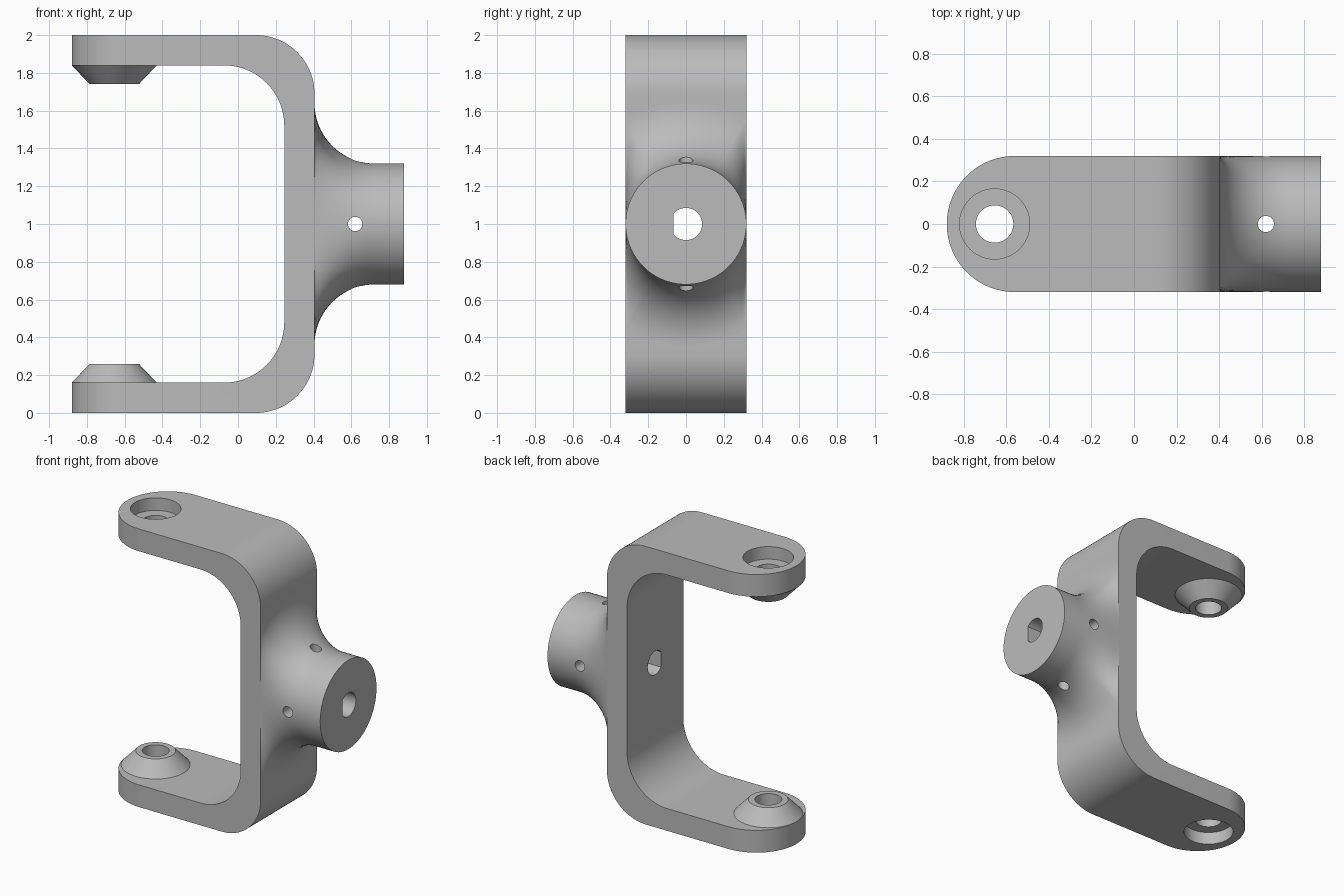
import bpy, bmesh
from math import sin, cos, tan, pi, radians, acos

cube = bpy.data.objects.get("Cube")
if cube:
    bpy.data.objects.remove(cube, do_unlink=True)

metal = bpy.data.materials.new("plain grey")
metal.use_nodes = True
GREY = (0.5, 0.5, 0.5, 1)
metal.diffuse_color = GREY
metal.node_tree.nodes["Principled BSDF"].inputs["Base Color"].default_value = GREY

HALF = 0.32      # half width of the strap and radius of the hub
THICK = 0.16     # strap thickness
WALL = 0.405     # outer face of the upright
TIP = -0.88      # rounded end of the arms
PIVOT = -0.655   # axis of the arm holes


def loft(name, sections, closed=False, caps=True):
    """Skin a row of closed sections of equal point count."""
    bm = bmesh.new()
    rows = [[bm.verts.new(p) for p in s] for s in sections]
    pairs = list(zip(rows, rows[1:]))
    if closed:
        pairs.append((rows[-1], rows[0]))
    for a, b in pairs:
        for i in range(len(a)):
            j = (i + 1) % len(a)
            bm.faces.new((a[i], a[j], b[j], b[i]))
    if caps and not closed:
        bm.faces.new(rows[0])
        bm.faces.new(rows[-1])
    bmesh.ops.remove_doubles(bm, verts=bm.verts, dist=1e-5)
    bmesh.ops.recalc_face_normals(bm, faces=bm.faces)
    mesh = bpy.data.meshes.new(name)
    bm.to_mesh(mesh)
    bm.free()
    mesh.materials.append(metal)
    obj = bpy.data.objects.new(name, mesh)
    bpy.context.collection.objects.link(obj)
    return obj


def rod(axis, r, lo, hi, centre, flat=None):
    """Cutter along an axis, optionally with one flat side at -flat."""
    end = acos(-flat / r) if flat else pi
    n = 48
    angles = [-end + 2 * end * i / n for i in range(n + 1 if flat else n)]
    place = {"x": lambda t, u, v: (t, u, v), "y": lambda t, u, v: (u, t, v),
             "z": lambda t, u, v: (u, v, t)}[axis]
    obj = loft("cutter", [[place(t, centre[0] + r * cos(a), centre[1] + r * sin(a))
                           for a in angles] for t in (lo, hi)])
    obj.hide_render = True
    return obj


def select(obj):
    bpy.ops.object.select_all(action="DESELECT")
    obj.select_set(True)
    bpy.context.view_layer.objects.active = obj


def cut(obj, cutters):
    select(obj)
    for c in cutters:
        mod = obj.modifiers.new("hole", "BOOLEAN")
        mod.operation = "DIFFERENCE"
        mod.solver = "EXACT"
        mod.object = c
        bpy.ops.object.modifier_apply(modifier=mod.name)
        bpy.data.objects.remove(c, do_unlink=True)


def smooth(obj):
    select(obj)
    bpy.ops.object.shade_smooth_by_angle(angle=radians(28))


# C-shaped strap: pairs of outer and inner points with a half width
path = []
for i in range(25):
    a = pi / 2 * i / 24
    x = TIP + HALF * (1 - cos(a))
    path.append(((x, 0), (x, THICK), HALF * sin(a)))
R_OUT, R_IN = 0.31, 0.32
for i in range(25):
    a = pi / 2 * i / 24
    path.append(((WALL - R_OUT + R_OUT * sin(a), R_OUT - R_OUT * cos(a)),
                 (WALL - THICK - R_IN + R_IN * sin(a), THICK + R_IN - R_IN * cos(a)),
                 HALF))
path += [((xo, 2 - zo), (xi, 2 - zi), w) for (xo, zo), (xi, zi), w in reversed(path)]
strap = loft("yoke_strap", [[(o[0], -w, o[1]), (o[0], w, o[1]),
                             (i[0], w, i[1]), (i[0], -w, i[1])] for o, i, w in path],
             caps=False)
cut(strap, [rod("z", 0.088, -0.1, 2.1, (PIVOT, 0)),
            rod("z", 0.165, -0.1, 0.09, (PIVOT, 0)),
            rod("z", 0.165, 1.91, 2.1, (PIVOT, 0)),
            rod("x", 0.085, 0.1, 0.6, (0, 1), 0.065)])
smooth(strap)

# Conical bosses on the inner faces of the arms
ring = [(0.225, THICK), (0.13, 0.26), (0.088, 0.26), (0.088, THICK)]
for name, flip in (("lower_boss", False), ("upper_boss", True)):
    boss = loft(name, [[(PIVOT + r * cos(a), r * sin(a), 2 - z if flip else z)
                        for r, z in ring]
                       for a in (2 * pi * k / 64 for k in range(64))], closed=True)
    smooth(boss)


def hub_section(x, r):
    """Round above and below, easing into the flat strap sides."""
    s = radians(30)
    quarter = [(r * sin(s * k / 6), r * cos(s * k / 6)) for k in range(6)]
    y0, z0 = r * sin(s), r * cos(s)
    zc = z0 - (HALF - y0) * tan(s)
    for k in range(13):
        t = k / 12
        a, b, c = (1 - t) ** 2, 2 * t * (1 - t) * cos(s), t * t
        quarter.append(((a * y0 + b * HALF + c * HALF) / (a + b + c),
                        (a * z0 + b * zc) / (a + b + c)))
    half = quarter + [(y, -z) for y, z in reversed(quarter[:-1])]
    full = half + [(-y, z) for y, z in reversed(half[1:-1])]
    return [(x, y, 1 + z) for y, z in full]


# Flared hub with a flatted bore and crossing pin holes
flare = HALF
sections = []
for i in range(21):
    a = pi / 2 * i / 20
    sections.append(hub_section(WALL + flare * (1 - cos(a)), HALF + flare * (1 - sin(a))))
sections.append(hub_section(0.878, HALF))
hub = loft("flared_hub", sections)
cut(hub, [rod("x", 0.085, 0.3, 1.0, (0, 1), 0.065),
          rod("y", 0.038, -0.5, 0.5, (0.62, 1)),
          rod("z", 0.038, 0.5, 1.5, (0.62, 0))])
smooth(hub)
